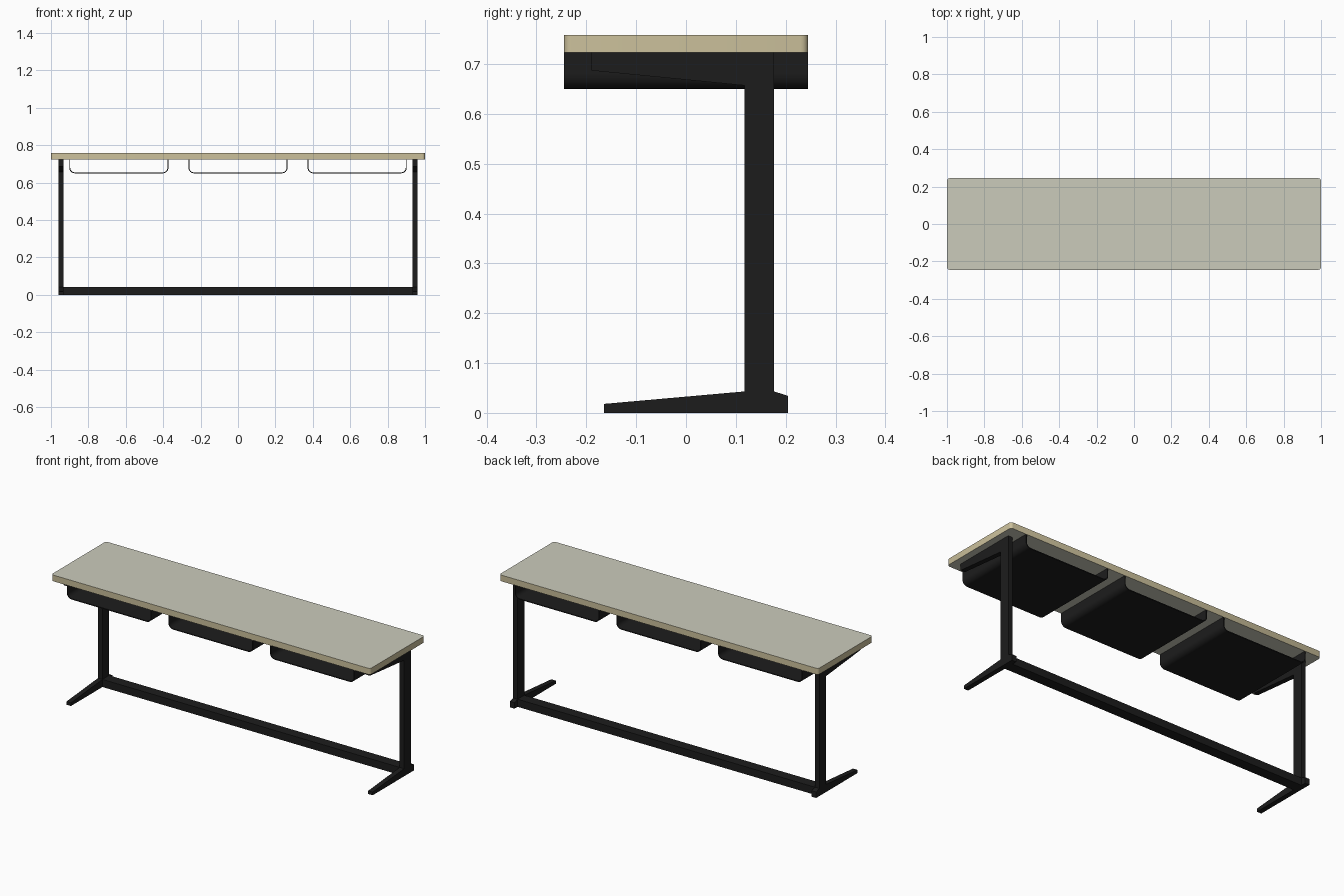
import bpy, bmesh, math
from mathutils import Vector

if "Cube" in bpy.data.objects:
    bpy.data.objects.remove(bpy.data.objects["Cube"])


def material(name, rgb):
    m = bpy.data.materials.new(name)
    m.diffuse_color = (*rgb, 1)
    m.use_nodes = True
    m.node_tree.nodes["Principled BSDF"].inputs["Base Color"].default_value = m.diffuse_color
    return m


BLACK = material("black_metal", (0.012, 0.012, 0.012))
LAMINATE = material("laminate", (0.60, 0.60, 0.50))
WOOD = material("wood_edge", (0.60, 0.53, 0.33))


def prism(name, points, direction, mat):
    """Extrude a planar outline of 3D points along a direction."""
    bm = bmesh.new()
    face = bm.faces.new([bm.verts.new(p) for p in points])
    res = bmesh.ops.extrude_face_region(bm, geom=[face], use_keep_orig=True)
    verts = [g for g in res["geom"] if isinstance(g, bmesh.types.BMVert)]
    bmesh.ops.translate(bm, verts=verts, vec=Vector(direction))
    bmesh.ops.recalc_face_normals(bm, faces=bm.faces)
    me = bpy.data.meshes.new(name)
    bm.to_mesh(me)
    bm.free()
    ob = bpy.data.objects.new(name, me)
    bpy.context.collection.objects.link(ob)
    me.materials.append(mat)
    return ob


def arc(cx, cy, r, start, end, steps):
    return [(cx + r * math.cos(math.radians(start + (end - start) * i / steps)),
             cy + r * math.sin(math.radians(start + (end - start) * i / steps)))
            for i in range(steps + 1)]


def smooth(ob):
    bpy.ops.object.select_all(action='DESELECT')
    ob.select_set(True)
    bpy.context.view_layer.objects.active = ob
    bpy.ops.object.shade_smooth_by_angle(angle=math.radians(35))


# table top: rounded slab, laminate faces with a wooden edge
HX, HY, R = 1.0, 0.245, 0.015
outline = []
for sx, sy, a in ((1, 1, 0), (-1, 1, 90), (-1, -1, 180), (1, -1, 270)):
    outline += arc(sx * (HX - R), sy * (HY - R), R, a, a + 90, 4)
top = prism("table_top", [(x, y, 0.723) for x, y in outline], (0, 0, 0.035), WOOD)
top.data.materials.append(LAMINATE)
for p in top.data.polygons:
    if abs(p.normal.z) > 0.9:
        p.material_index = 1
smooth(top)

# C-shaped side frames: foot, post and tapered arm in one profile (y, z)
frame = [(-0.165, 0), (0.205, 0), (0.205, 0.034), (0.177, 0.043), (0.177, 0.723),
         (-0.19, 0.723), (-0.19, 0.687), (0.117, 0.657), (0.117, 0.043), (-0.165, 0.018)]
for side, x in (("left", -0.96), ("right", 0.932)):
    prism(side + "_leg_frame", [(x, y, z) for y, z in frame], (0.028, 0, 0), BLACK)

# floor crossbar between the posts
bar = [(0.117, 0), (0.177, 0), (0.177, 0.043), (0.117, 0.043)]
prism("crossbar", [(-0.932, y, z) for y, z in bar], (1.864, 0, 0), BLACK)


# open-ended sheet metal trays under the top
def u_shape(half, bottom, r):
    return ([(-half, 0.723)] + arc(-half + r, bottom + r, r, 180, 270, 6)
            + arc(half - r, bottom + r, r, 270, 360, 6) + [(half, 0.723)])


T = 0.005
section = u_shape(0.265, 0.65, 0.03) + u_shape(0.265 - T, 0.65 + T, 0.03 - T)[::-1]
for name, cx in (("left", -0.637), ("middle", 0), ("right", 0.637)):
    tray = prism(name + "_tray", [(cx + x, -0.245, z) for x, z in section], (0, 0.49, 0), BLACK)
    smooth(tray)
